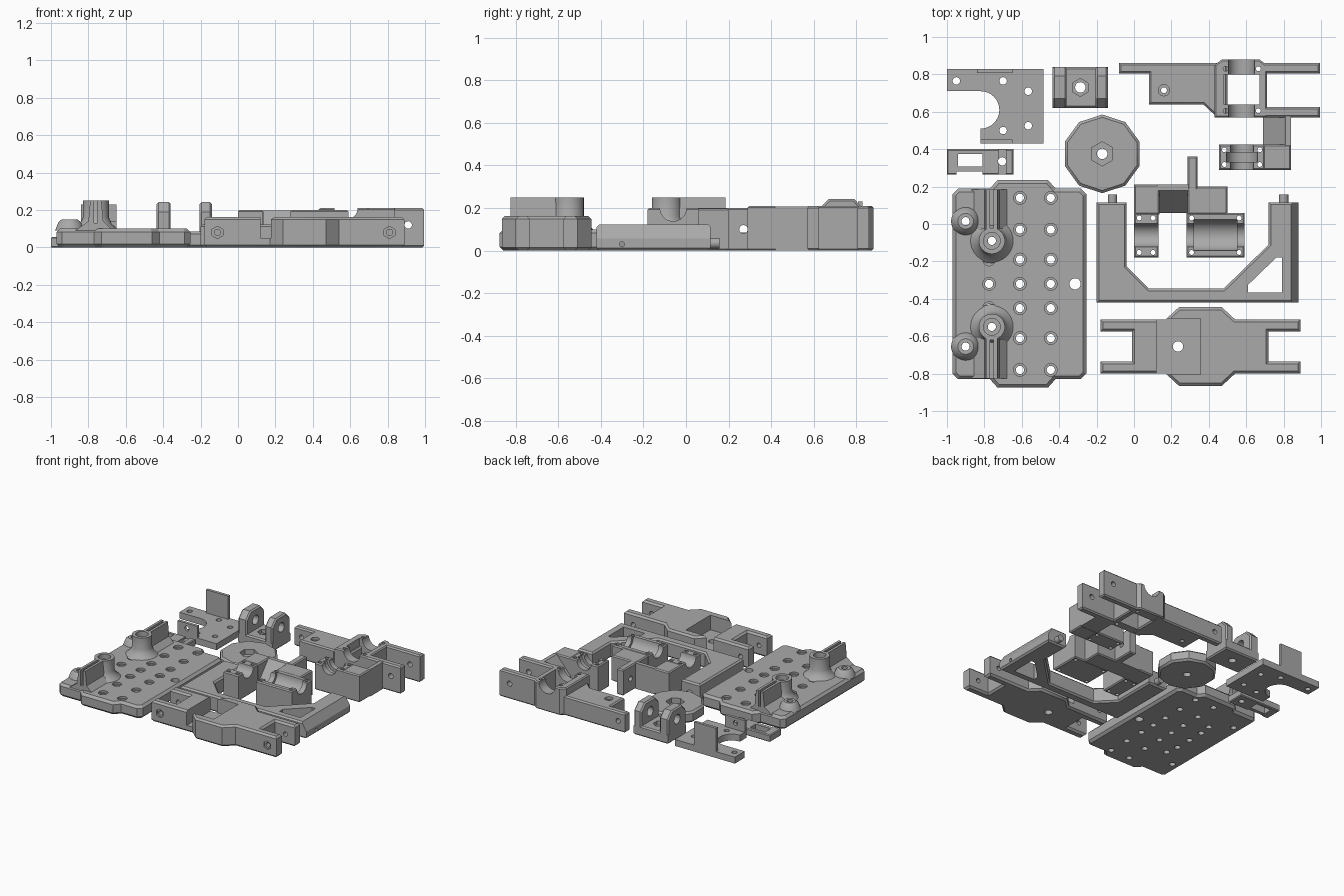
import bpy, bmesh, math
from mathutils import Matrix, Vector

cube = bpy.data.objects.get("Cube")
if cube:
    bpy.data.objects.remove(cube)

grey = bpy.data.materials.new("plastic_grey")
grey.use_nodes = True
grey.diffuse_color = (0.4, 0.4, 0.4, 1)
grey.node_tree.nodes["Principled BSDF"].inputs["Base Color"].default_value = (0.4, 0.4, 0.4, 1)
parts = []


def finish(name, bm):
    bmesh.ops.recalc_face_normals(bm, faces=bm.faces)
    mesh = bpy.data.meshes.new(name)
    bm.to_mesh(mesh)
    bm.free()
    mesh.materials.append(grey)
    ob = bpy.data.objects.new(name, mesh)
    bpy.context.collection.objects.link(ob)
    parts.append(ob)
    return ob


def prism(name, pts, lo, hi, axis="z", bevel=0.0):
    """Extrude a 2D outline along an axis; optionally chamfer both rims."""
    place = {"z": lambda u, v, w: (u, v, w), "y": lambda u, v, w: (u, w, v),
             "x": lambda u, v, w: (w, u, v)}[axis]
    bm = bmesh.new()
    rings = [[bm.verts.new(place(u, v, w)) for u, v in pts] for w in (lo, hi)]
    caps = [bm.faces.new(r) for r in rings]
    n = len(pts)
    for i in range(n):
        j = (i + 1) % n
        bm.faces.new((rings[0][i], rings[0][j], rings[1][j], rings[1][i]))
    bmesh.ops.recalc_face_normals(bm, faces=bm.faces)
    if bevel:
        bmesh.ops.bevel(bm, geom=[e for f in caps for e in f.edges], offset=bevel,
                        segments=1, affect="EDGES")
    return finish(name, bm)


def box(name, x0, x1, y0, y1, z0, z1, bevel=0.0):
    return prism(name, [(x0, y0), (x1, y0), (x1, y1), (x0, y1)], z0, z1, "z", bevel)


def cyl(axis, c, r, length, n=20, name="cutter"):
    bm = bmesh.new()
    turn = {"z": Matrix(), "x": Matrix.Rotation(math.pi / 2, 4, "Y"),
            "y": Matrix.Rotation(math.pi / 2, 4, "X")}[axis]
    bmesh.ops.create_cone(bm, cap_ends=True, segments=n, radius1=r, radius2=r, depth=length,
                          matrix=Matrix.Translation(Vector(c)) @ turn)
    return finish(name, bm)


def lathe(name, x, y, profile):
    bm = bmesh.new()
    vs = [bm.verts.new((x + r, y, z)) for r, z in profile]
    es = [bm.edges.new(p) for p in zip(vs, vs[1:])]
    bmesh.ops.spin(bm, geom=vs + es, cent=(x, y, 0), axis=(0, 0, 1), angle=math.tau,
                   steps=32, use_duplicate=False)
    bmesh.ops.remove_doubles(bm, verts=bm.verts, dist=0.0005)
    return finish(name, bm)


def cut(ob, cutters):
    for c in cutters:
        m = ob.modifiers.new("cut", "BOOLEAN")
        m.operation, m.solver, m.object = "DIFFERENCE", "EXACT", c
        bpy.context.view_layer.objects.active = ob
        bpy.ops.object.modifier_apply(modifier=m.name)
        parts.remove(c)
        bpy.data.objects.remove(c)
    return ob


def holes(spots, r, z=0.1, axis="z", length=0.5):
    return [cyl(axis, (x, y, z), r, length) for x, y in spots]


# Perforated base plate, symmetric about its middle row
MID = -0.32
half = [(-0.97, 0.16), (-0.94, 0.19), (-0.77, 0.19), (-0.73, 0.235), (-0.46, 0.235),
        (-0.42, 0.19), (-0.285, 0.19), (-0.255, 0.16)]
outline = half + [(x, 2 * MID - y) for x, y in reversed(half)]
plate = prism("base_plate", outline, 0, 0.1, "z", 0.018)
rows = [0, 0.13, 0.29, 0.46]
grid = [(x, MID + s * d) for x in (-0.775, -0.61, -0.445) for d in rows
        for s in ((1, -1) if d else (1,)) if x > -0.7 or d < 0.2]
cut(plate, holes(grid, 0.034, 0.11, length=0.05) + holes(grid, 0.022)
    + holes([(-0.315, MID)], 0.03))

# Screw posts, low domes and twin fins on the plate
for s, side in ((1, "back"), (-1, "front")):
    y = MID + s * 0.23
    hole = holes([(-0.76, y), (-0.9, MID + s * 0.335)], 0.022)
    cut(plate, hole)
    lathe(side + "_post", -0.76, y, [(0.022, 0.01), (0.022, 0.21), (0.045, 0.21), (0.045, 0.25),
          (0.07, 0.25), (0.07, 0.16), (0.085, 0.125), (0.12, 0.095), (0.12, 0.085),
          (0.022, 0.085)][1:] + [(0.022, 0.21)])
    lathe(side + "_dome", -0.9, MID + s * 0.335, [(0.022, 0.09), (0.022, 0.15), (0.042, 0.15),
          (0.06, 0.135), (0.078, 0.09), (0.022, 0.09)])
    fin = [(-0.87, 0.09), (-0.80, 0.14), (-0.79, 0.25), (-0.77, 0.25), (-0.77, 0.13),
           (-0.75, 0.13), (-0.75, 0.25), (-0.73, 0.25), (-0.72, 0.14), (-0.67, 0.09)]
    a, b = sorted((MID + s * 0.29, MID + s * 0.505))
    prism(side + "_fins", fin, a, b, "y")

# Front clamp with pocket and four arms
quarter = [(0.535, 0.08), (0.535, 0.145), (0.185, 0.145), (0.115, 0.21)]
inner = [(0.365, 0.08)]
q = inner + quarter
loop = (q + [(-x, y) for x, y in reversed(q)] + [(-x, -y) for x, y in q]
        + [(x, -y) for x, y in reversed(q)])
CX, CY = 0.355, -0.655
clamp = prism("front_clamp", [(x + CX, y + CY) for x, y in loop], 0, 0.163, "z", 0.014)
cut(clamp, [box("cutter", 0.12, 0.355, CY - 0.15, CY + 0.15, 0.05, 0.3)]
    + holes([(0.235, CY)], 0.028)
    + [cyl("y", (x, CY, 0.08), 0.017, 0.6) for x in (-0.11, 0.81)]
    + [cyl("y", (x, CY - 0.15, 0.08), 0.033, 0.03, 6) for x in (-0.11, 0.81)])

# U-shaped frame with gusset window and end pins
frame = prism("u_frame", [(-0.2, 0.115), (-0.2, -0.42), (0.88, -0.42), (0.88, 0.115),
              (0.72, 0.115), (0.72, -0.11), (0.48, -0.345), (0.08, -0.345), (-0.04, -0.225),
              (-0.04, 0.115)], 0, 0.123, "z", 0.012)
cut(frame, [prism("cutter", [(0.61, -0.365), (0.79, -0.365), (0.79, -0.18), (0.76, -0.18),
                             (0.61, -0.325)], -0.1, 0.3),
            prism("cutter", [(0.83, 0.14), (0.95, 0.14), (0.95, -0.057)], -0.6, 0.3, "y")]
    + [cyl("x", (0.85, -0.3, 0.03), 0.012, 0.2)])
for x, side in ((-0.115, "right"), (0.8, "left")):
    cyl("y", (x, 0.125, 0.035), 0.025, 0.065, 16, side + "_frame_pin")


def saddle(name, x0, x1, y0, y1, axis, top=0.2, span=None):
    """Block with a rounded bearing trough and four corner screw holes."""
    ob = box(name, x0, x1, y0, y1, 0, top, 0.008)
    cx, cy = (x0 + x1) / 2, (y0 + y1) / 2
    run = (x1 - x0) if axis == "x" else (y1 - y0)
    inset = 0.028
    spots = [(x, y) for x in (x0 + inset, x1 - inset) for y in (y0 + inset, y1 - inset)]
    return cut(ob, [cyl(axis, (cx, cy, top), 0.062, 1, 28),
                    cyl(axis, (cx, cy, top), 0.083, span or run - 0.08, 28)]
               + holes(spots, 0.013))


# Centre bearing carriage
saddle("centre_saddle_small", 0, 0.13, -0.18, 0.06, "x", span=0.05)
saddle("centre_saddle_large", 0.28, 0.59, -0.18, 0.06, "x")
box("centre_side_block", 0, 0.135, 0.05, 0.21, 0, 0.2, 0.008)
prism("centre_ramp", [(0.06, 0), (0.21, 0), (0.21, 0.198), (0.18, 0.198), (0.06, 0.06)],
      0.125, 0.295, "x")
box("centre_rear_block", 0.285, 0.5, 0.05, 0.2, 0, 0.198, 0.008)
cut(box("centre_rear_arm", 0.285, 0.34, 0.18, 0.36, 0, 0.2, 0.008),
    [cyl("x", (0.31, 0.27, 0.1), 0.02, 0.3)])

# Rear bearing carriage: long slab, open cradle, lugs and an offset saddle
slab = prism("rear_slab", [(-0.08, 0.805), (0.08, 0.805), (0.08, 0.64), (0.37, 0.64),
             (0.44, 0.575), (0.5, 0.575), (0.5, 0.86), (-0.08, 0.86)], 0, 0.15, "z", 0.01)
cut(slab, holes([(0.16, 0.715)], 0.016) + holes([(0.16, 0.715)], 0.03, 0.15, length=0.04)
    + [cyl("y", (-0.02, 0.83, 0.08), 0.018, 0.3)])
cradle = prism("rear_cradle", [(0.43, 0.57), (0.71, 0.57), (0.71, 0.85), (0.67, 0.88),
               (0.47, 0.88), (0.43, 0.85)], 0, 0.21, "z", 0.008)
cut(cradle, [box("cutter", 0.48, 0.67, 0.64, 0.8, -0.1, 0.4),
             cyl("y", (0.575, 0.72, 0.21), 0.07, 0.6, 28)]
    + holes([(x, y) for x in (0.49, 0.665) for y in (0.605, 0.83)], 0.013))
for y0, y1, side in ((0.57, 0.625, "front"), (0.805, 0.86, "back")):
    cut(box(side + "_lug", 0.69, 0.995, y0, y1, 0, 0.21, 0.01),
        [cyl("y", (0.91, y0, 0.12), 0.02, 0.3)])
saddle("rear_offset_saddle", 0.455, 0.7, 0.29, 0.425, "y", 0.21, 0.05)
box("rear_link_block", 0.69, 0.84, 0.29, 0.425, 0, 0.21, 0.008)
prism("rear_link_ramp", [(0.69, 0), (0.84, 0), (0.84, 0.208), (0.81, 0.208), (0.69, 0.07)],
      0.42, 0.58, "y")

# Flat motor bracket with round notch and two upright tabs
bracket = box("notched_bracket", -1, -0.485, 0.43, 0.83, 0, 0.05)
cut(bracket, [box("cutter", -1.1, -0.82, 0.3, 0.71, -0.1, 0.2),
              cyl("z", (-0.82, 0.61, 0), 0.1, 0.5, 32)]
    + holes([(-0.95, 0.765), (-0.7, 0.765), (-0.565, 0.71), (-0.7, 0.5), (-0.565, 0.525)], 0.02))
box("bracket_tall_tab", -0.84, -0.65, 0.808, 0.83, 0.04, 0.23)
cut(box("bracket_short_tab", -0.82, -0.65, 0.43, 0.452, 0.04, 0.14),
    [cyl("y", (-0.74, 0.44, 0.1), 0.018, 0.2)])

# Small slotted clip
clip = box("slotted_clip", -1, -0.645, 0.265, 0.4, 0, 0.055, 0.006)
cut(clip, [box("cutter", -0.94, -0.81, 0.307, 0.373, -0.1, 0.2),
           box("cutter", -0.95, -0.81, 0.2, 0.28, -0.1, 0.2),
           box("cutter", -0.725, -0.685, 0.2, 0.5, 0.04, 0.2)]
    + holes([(-0.705, 0.335)], 0.022))

# Ten-sided knob with hexagonal nut seat
ring = [(-0.17 + 0.21 * math.sin(i * math.tau / 10), 0.375 + 0.21 * math.cos(i * math.tau / 10))
        for i in range(10)]
cut(prism("knob", ring, 0, 0.085, "z", 0.014),
    [cyl("z", (-0.17, 0.375, 0.085), 0.065, 0.08, 6)] + holes([(-0.17, 0.375)], 0.028))

# Hinge bracket with two chamfered cheeks
cut(box("hinge_base", -0.435, -0.14, 0.62, 0.84, 0, 0.08, 0.01),
    [cyl("z", (-0.287, 0.73, 0.08), 0.048, 0.06, 6)] + holes([(-0.287, 0.73)], 0.028))
cheek = [(0.62, 0.01), (0.84, 0.01), (0.84, 0.19), (0.79, 0.242), (0.67, 0.242), (0.62, 0.19)]
for x0, x1, side in ((-0.435, -0.36, "right"), (-0.205, -0.14, "left")):
    cut(prism(side + "_cheek", cheek, x0, x1, "x", 0.01),
        [cyl("x", (x0, 0.73, 0.155), 0.036, 0.3)])

# Crisp edges with smooth round surfaces
for ob in bpy.context.selected_objects:
    ob.select_set(False)
for ob in parts:
    ob.select_set(True)
bpy.context.view_layer.objects.active = parts[0]
bpy.ops.object.shade_smooth_by_angle(angle=math.radians(30))
